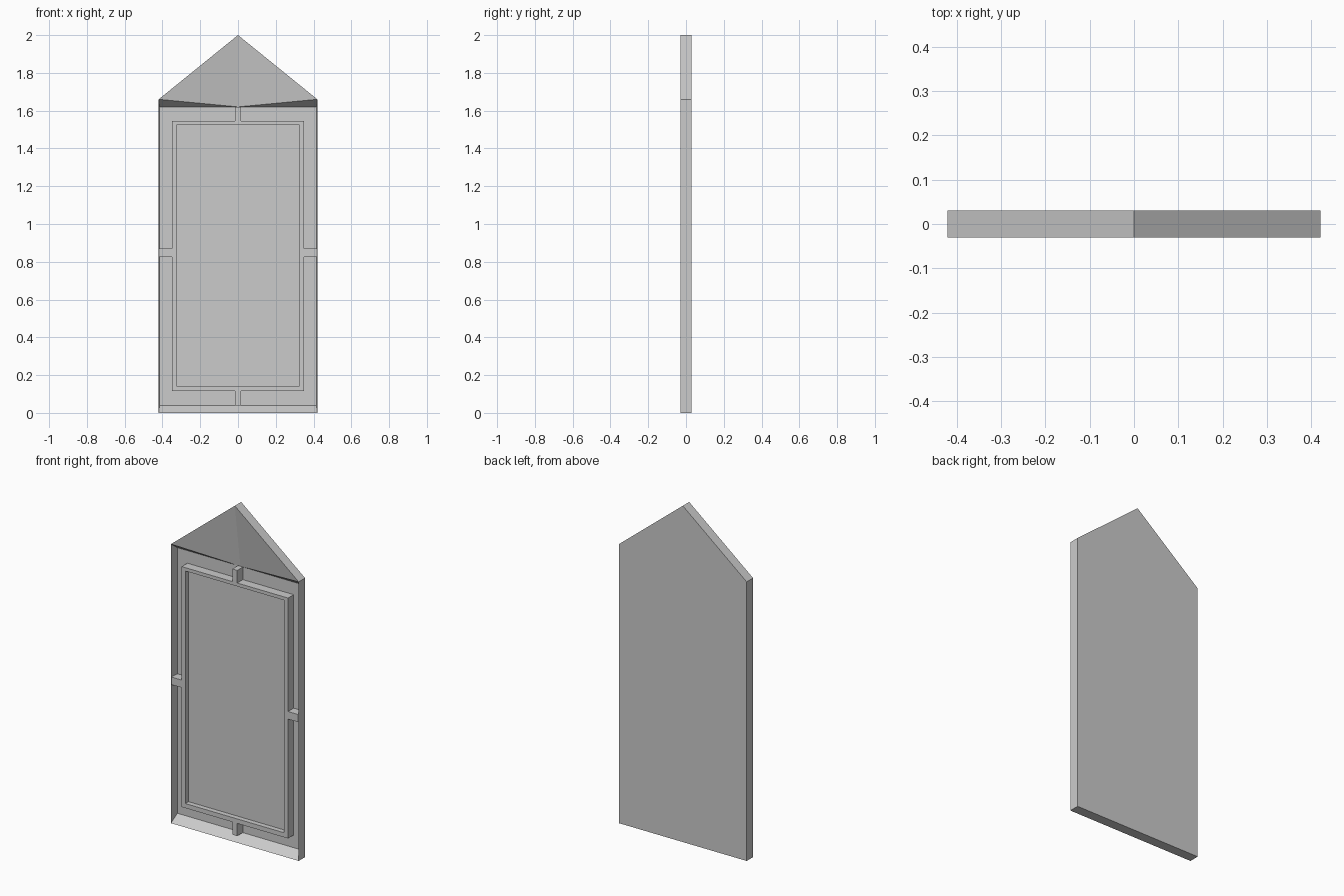
import bpy, bmesh

if "Cube" in bpy.data.objects:
    bpy.data.objects.remove(bpy.data.objects["Cube"])

FRONT, FLOOR, BACK = -0.03, 0.023, 0.03


def make_object(name, verts, faces):
    mesh = bpy.data.meshes.new(name)
    bm = bmesh.new()
    vs = [bm.verts.new(v) for v in verts]
    for f in faces:
        bm.faces.new([vs[i] for i in f])
    bmesh.ops.recalc_face_normals(bm, faces=bm.faces[:])
    bm.to_mesh(mesh)
    bm.free()
    obj = bpy.data.objects.new(name, mesh)
    bpy.context.collection.objects.link(obj)
    return obj


def box(name, x0, x1, y0, y1, z0, z1):
    verts = [(x, y, z) for x in (x0, x1) for y in (y0, y1) for z in (z0, z1)]
    faces = [(0, 1, 3, 2), (4, 6, 7, 5), (0, 4, 5, 1),
             (2, 3, 7, 6), (0, 2, 6, 4), (1, 5, 7, 3)]
    return make_object(name, verts, faces)


# Gabled slab: pointed outline with a sunken front and sloping inner walls
outline = [(-0.42, 0), (0.42, 0), (0.42, 1.66), (0, 2), (-0.42, 1.66)]
sunken = [(-0.415, 0.04), (0.415, 0.04), (0.415, 1.62), (0, 1.62), (-0.415, 1.62)]
verts = [(x, BACK, z) for x, z in outline]
verts += [(x, FRONT, z) for x, z in outline]
verts += [(x, FLOOR, z) for x, z in sunken]
faces = [(0, 1, 2, 3, 4), (10, 11, 12, 13, 14)]
for i in range(5):
    j = (i + 1) % 5
    faces.append((i, j, 5 + j, 5 + i))
    if i not in (2, 3):
        faces.append((5 + i, 5 + j, 10 + j, 10 + i))
# Gable facets folded along the centre line
faces += [(7, 8, 13), (7, 13, 12), (8, 9, 13), (9, 14, 13)]
make_object("gabled_slab", verts, faces)

# Raised rectangular frame around the inset panel
outer = [(-0.35, 0.115), (0.35, 0.115), (0.35, 1.545), (-0.35, 1.545)]
inner = [(-0.325, 0.142), (0.325, 0.142), (0.325, 1.525), (-0.325, 1.525)]
PANEL = 0.0
verts = [(x, FLOOR, z) for x, z in outer] + [(x, FRONT, z) for x, z in outer]
verts += [(x, FRONT, z) for x, z in inner] + [(x, PANEL, z) for x, z in inner]
faces = [(12, 13, 14, 15)]
for ring in (0, 4, 8):
    for i in range(4):
        j = (i + 1) % 4
        faces.append((ring + i, ring + j, ring + 4 + j, ring + 4 + i))
make_object("framed_panel", verts, faces)

# Bars tying the frame to the slab edges
for side, s in (("left", -1), ("right", 1)):
    a, b = sorted((s * 0.35, s * 0.417))
    box(side + "_bar", a, b, FRONT, FLOOR, 0.825, 0.87)
box("top_bar", -0.016, 0.016, FRONT, FLOOR, 1.545, 1.62)
box("bottom_bar", -0.016, 0.016, FRONT, FLOOR, 0.04, 0.115)
